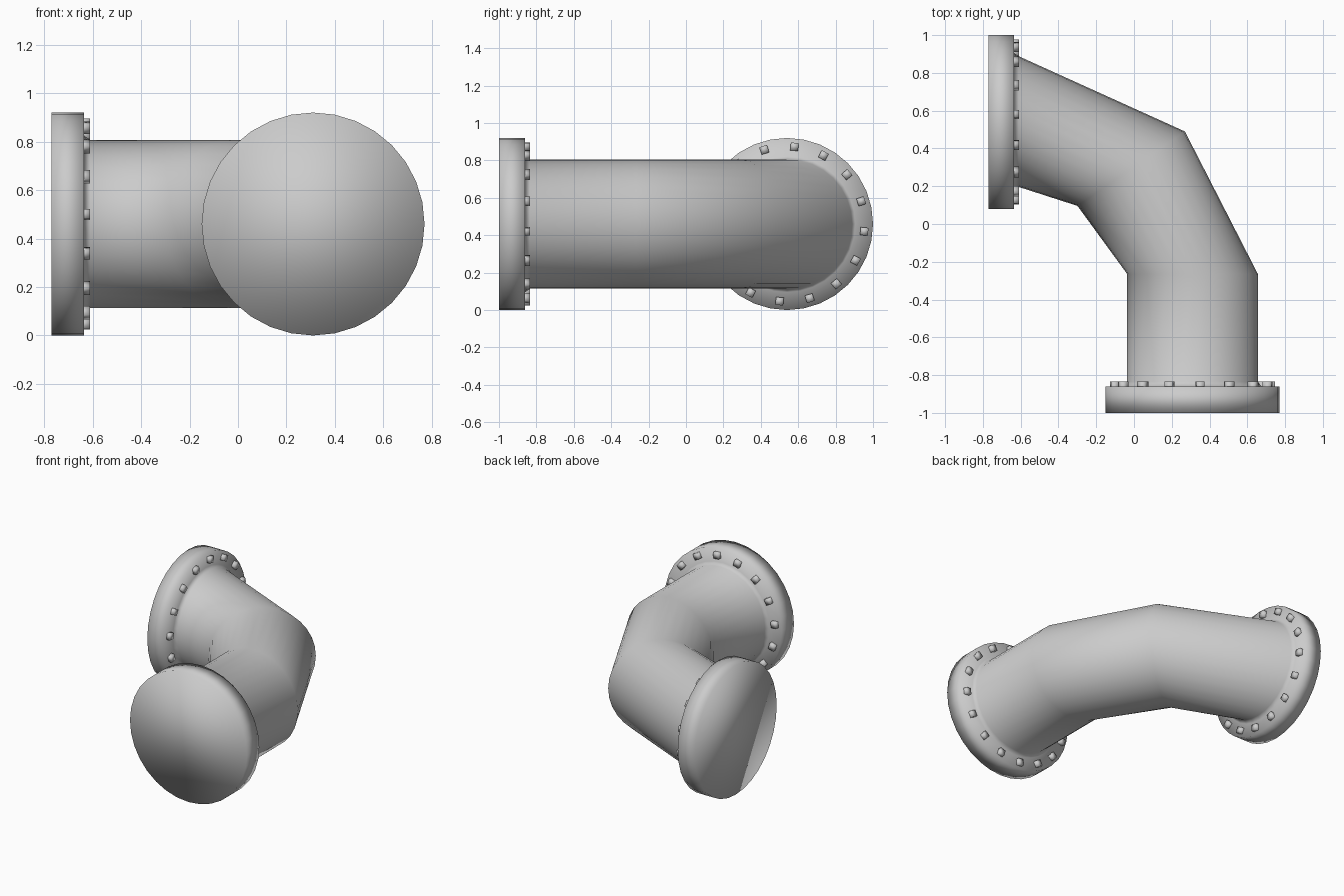
import bpy, bmesh
from math import sin, cos, radians, tau
from mathutils import Vector, Matrix

if "Cube" in bpy.data.objects:
    bpy.data.objects.remove(bpy.data.objects["Cube"])

SIDES = 32
CZ = 0.46            # height of the pipe axis
R_PIPE, R_FLANGE = 0.346, 0.46
UP = Vector((0, 0, 1))


def finish(bm, name):
    bmesh.ops.recalc_face_normals(bm, faces=bm.faces)
    mesh = bpy.data.meshes.new(name)
    bm.to_mesh(mesh)
    bm.free()
    mesh.shade_smooth()
    obj = bpy.data.objects.new(name, mesh)
    bpy.context.collection.objects.link(obj)
    return obj


def loft(name, rings):
    """Skin circles given as (x, y, heading of the sideways axis, radius)."""
    bm = bmesh.new()
    loops = []
    for x, y, ang, r in rings:
        side = Vector((cos(radians(ang)), sin(radians(ang)), 0))
        loops.append([bm.verts.new(Vector((x, y, CZ)) + r * (side * cos(tau * i / SIDES) + UP * sin(tau * i / SIDES)))
                      for i in range(SIDES)])
    for a, b in zip(loops, loops[1:]):
        for i in range(SIDES):
            j = (i + 1) % SIDES
            bm.faces.new((a[i], a[j], b[j], b[i]))
    bm.faces.new(loops[0])
    bm.faces.new(loops[-1])
    return finish(bm, name)


def bolt_circle(name, centre, side, axis, count=16, radius=0.415):
    """Ring of small square bolt heads on a flange face."""
    bm = bmesh.new()
    for k in range(count):
        a = radians(17) + tau * k / count
        out = side * cos(a) + UP * sin(a)
        tan = UP * cos(a) - side * sin(a)
        rot = Matrix((out, tan, axis)).transposed().to_4x4()
        place = Matrix.Translation(centre + out * radius) @ rot @ Matrix.Diagonal((0.042, 0.042, 0.05, 1))
        bmesh.ops.create_cube(bm, size=1, matrix=place)
    return finish(bm, name)


# elbow pipe with a closed flange at each end
loft("flanged_elbow_pipe", [
    (-0.77, 0.54, 90, R_FLANGE),
    (-0.635, 0.54, 90, R_FLANGE),
    (-0.635, 0.54, 90, 0.365),
    (-0.61, 0.542, 90, R_PIPE),
    (-0.015, 0.293, 34.7, R_PIPE),
    (0.31, -0.265, 0, R_PIPE),
    (0.31, -0.835, 0, R_PIPE),
    (0.31, -0.86, 0, 0.365),
    (0.31, -0.86, 0, R_FLANGE),
    (0.31, -1.0, 0, R_FLANGE),
])

# bolt heads on the inner faces of both flanges
bolt_circle("left_flange_bolts", Vector((-0.635, 0.54, CZ)), Vector((0, 1, 0)), Vector((1, 0, 0)))
bolt_circle("front_flange_bolts", Vector((0.31, -0.86, CZ)), Vector((1, 0, 0)), Vector((0, 1, 0)))
